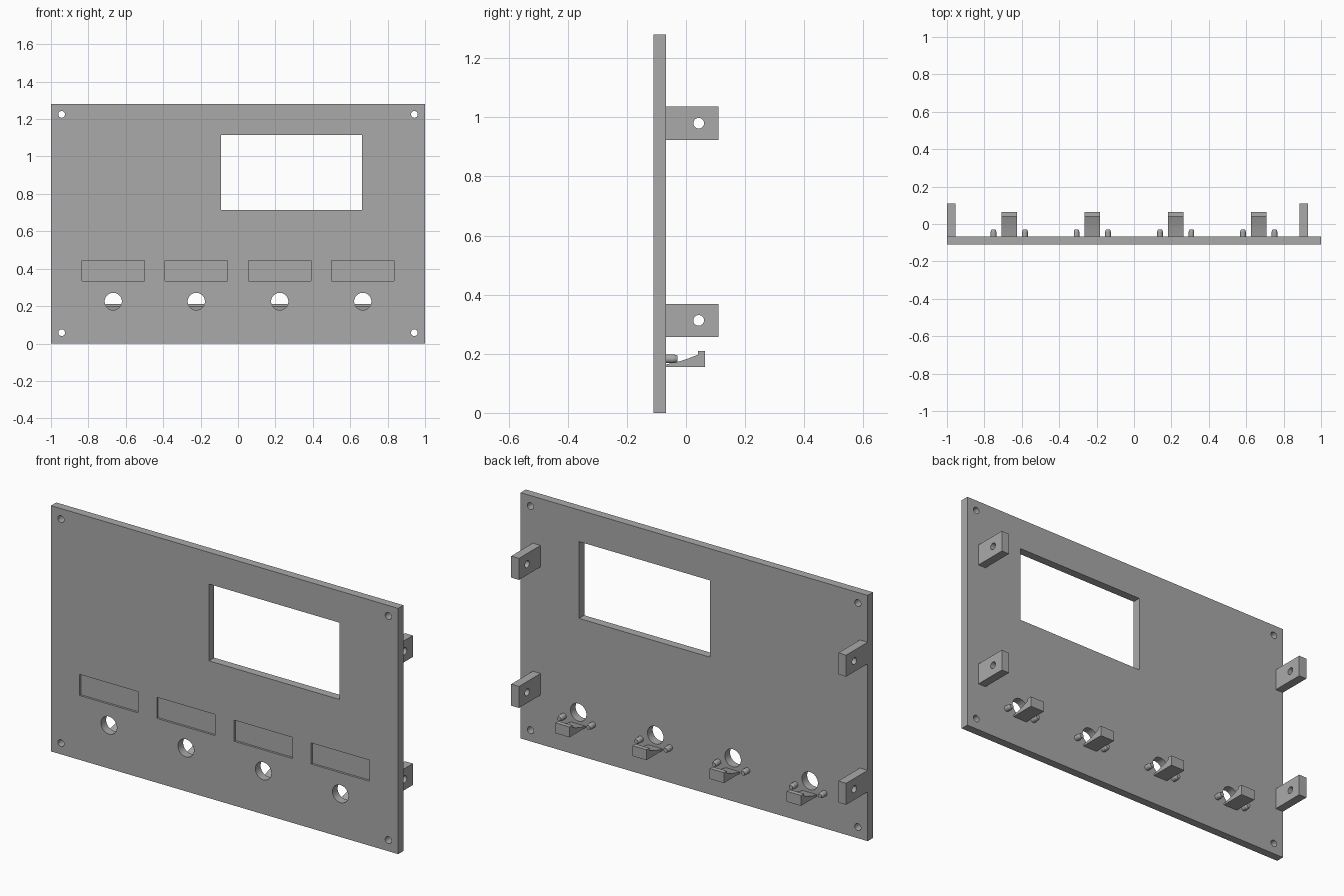
import bpy, bmesh, math
from mathutils import Matrix, Vector

if "Cube" in bpy.data.objects:
    bpy.data.objects.remove(bpy.data.objects["Cube"], do_unlink=True)

GREY = (0.40, 0.40, 0.40, 1)
mat = bpy.data.materials.new("plain grey")
mat.use_nodes = True
mat.diffuse_color = GREY
mat.node_tree.nodes["Principled BSDF"].inputs["Base Color"].default_value = GREY

FRONT, BACK = -0.11, -0.067


def finish(bm, name):
    bmesh.ops.recalc_face_normals(bm, faces=bm.faces)
    mesh = bpy.data.meshes.new(name)
    bm.to_mesh(mesh)
    bm.free()
    mesh.materials.append(mat)
    obj = bpy.data.objects.new(name, mesh)
    bpy.context.collection.objects.link(obj)
    return obj


def add_box(bm, x0, x1, y0, y1, z0, z1):
    centre = Vector((x0 + x1, y0 + y1, z0 + z1)) / 2
    scale = Matrix.Diagonal((x1 - x0, y1 - y0, z1 - z0, 1))
    bmesh.ops.create_cube(bm, size=1, matrix=Matrix.Translation(centre) @ scale)


def add_rod(bm, centre, axis, r1, r2, length, sides=32):
    turn = Vector((0, 0, 1)).rotation_difference(Vector(axis)).to_matrix().to_4x4()
    bmesh.ops.create_cone(bm, cap_ends=True, segments=sides, radius1=r1, radius2=r2,
                          depth=length, matrix=Matrix.Translation(centre) @ turn)


def smooth(obj):
    bpy.ops.object.select_all(action='DESELECT')
    obj.select_set(True)
    bpy.context.view_layer.objects.active = obj
    bpy.ops.object.shade_smooth_by_angle(angle=math.radians(30))


def cut(obj, bm):
    cutter = finish(bm, obj.name + "_cutter")
    cutter.hide_render = True
    mod = obj.modifiers.new("cut", 'BOOLEAN')
    mod.operation = 'DIFFERENCE'
    mod.solver = 'EXACT'
    mod.object = cutter
    bpy.context.view_layer.objects.active = obj
    bpy.ops.object.modifier_apply(modifier=mod.name)
    bpy.data.objects.remove(cutter, do_unlink=True)
    smooth(obj)


STATIONS = [-0.667, -0.223, 0.223, 0.667]

# Panel with window, label recesses, indicator holes and corner screw holes
bm = bmesh.new()
add_box(bm, -1, 1, FRONT, BACK, 0, 1.28)
panel = finish(bm, "panel")

bm = bmesh.new()
add_box(bm, -0.09, 0.663, -0.3, 0.1, 0.715, 1.115)
for x in STATIONS:
    add_box(bm, x - 0.168, x + 0.168, -0.3, FRONT + 0.011, 0.335, 0.445)
    add_rod(bm, (x, -0.09, 0.225), (0, 1, 0), 0.046, 0.046, 0.3, 48)
for x in (-0.943, 0.943):
    for z in (0.058, 1.225):
        add_rod(bm, (x, -0.09, z), (0, 1, 0), 0.018, 0.018, 0.3)
cut(panel, bm)

# Mounting brackets with a cross hole
for side, x0 in (("right", -1.0), ("left", 0.885)):
    for level, z in (("lower", 0.313), ("upper", 0.98)):
        bm = bmesh.new()
        add_box(bm, x0, x0 + 0.045, BACK, 0.11, z - 0.056, z + 0.056)
        bracket = finish(bm, f"{level}_{side}_bracket")
        bm = bmesh.new()
        add_rod(bm, (x0, 0.043, z), (1, 0, 0), 0.018, 0.018, 0.3)
        cut(bracket, bm)

# Lamp rests: sloped cradle with a rear lip, and a pair of pegs
PROFILE = [(BACK, 0.156), (0.065, 0.156), (0.065, 0.21), (0.041, 0.21),
           (0.041, 0.197), (0.005, 0.183), (-0.03, 0.172), (BACK, 0.164)]
for n, x in enumerate(STATIONS, 1):
    bm = bmesh.new()
    face = bm.faces.new([bm.verts.new((x - 0.041, y, z)) for y, z in PROFILE])
    grown = bmesh.ops.extrude_face_region(bm, geom=[face])["geom"]
    bmesh.ops.translate(bm, vec=(0.082, 0, 0),
                        verts=[v for v in grown if isinstance(v, bmesh.types.BMVert)])
    smooth(finish(bm, f"lamp_rest_{n}"))
    for side, sign in (("right", -1), ("left", 1)):
        bm = bmesh.new()
        px = x + sign * 0.084
        add_rod(bm, (px, BACK + 0.013, 0.183), (0, 1, 0), 0.015, 0.015, 0.026, 24)
        add_rod(bm, (px, BACK + 0.032, 0.183), (0, 1, 0), 0.015, 0.011, 0.012, 24)
        smooth(finish(bm, f"{side}_peg_{n}"))
